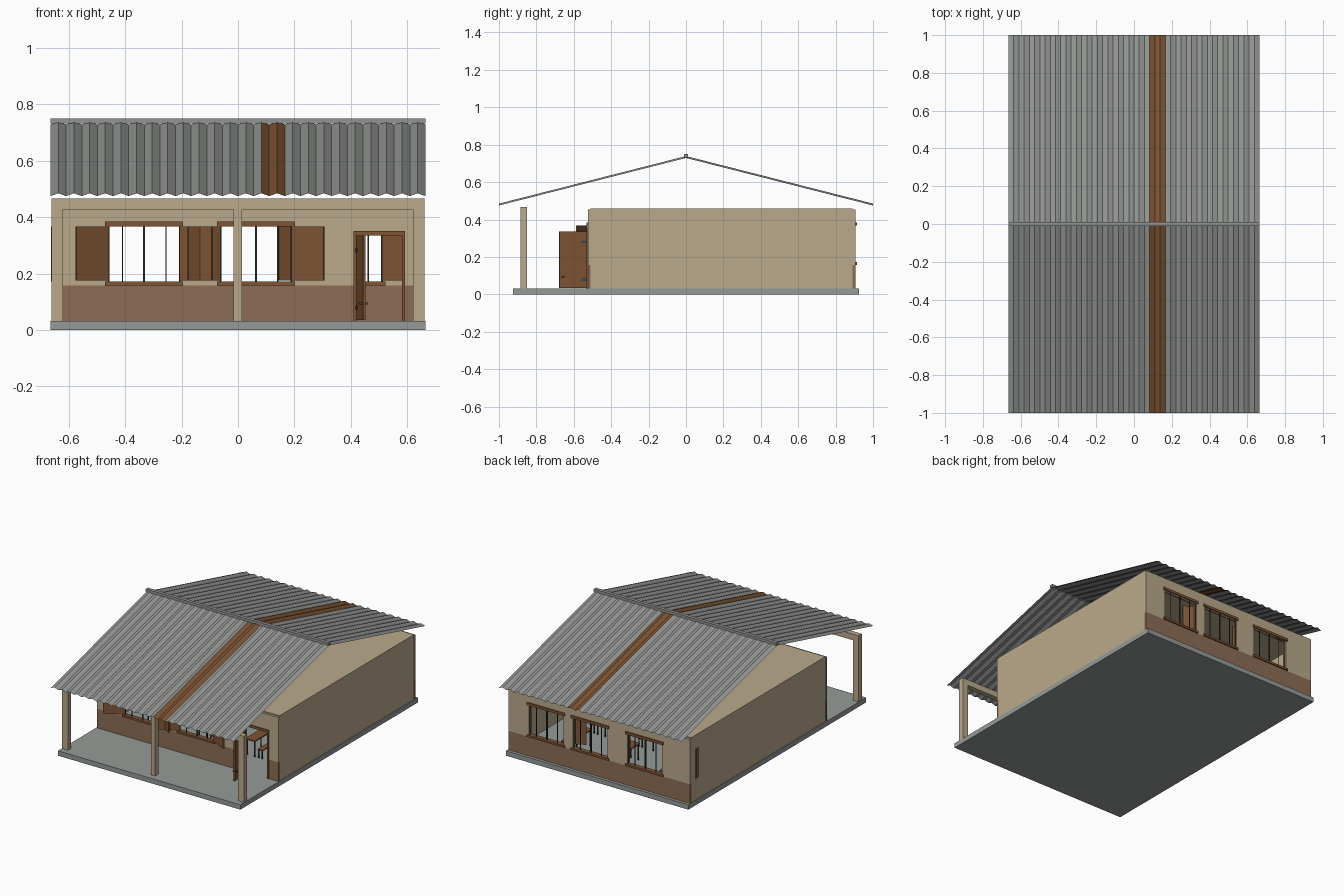
import bpy, bmesh, math
from mathutils import Matrix, Vector

cube = bpy.data.objects.get("Cube")
if cube:
    bpy.data.objects.remove(cube, do_unlink=True)


def material(name, color):
    m = bpy.data.materials.new(name)
    m.use_nodes = True
    m.diffuse_color = (*color, 1)
    m.node_tree.nodes["Principled BSDF"].inputs["Base Color"].default_value = (*color, 1)
    return m


TAN = material("tan plaster", (0.49, 0.40, 0.26))
CLAY = material("clay paint", (0.27, 0.155, 0.09))
WOOD = material("brown wood", (0.21, 0.09, 0.035))
CONCRETE = material("grey concrete", (0.30, 0.33, 0.31))
SHEET = material("grey roof sheet", (0.29, 0.30, 0.29))
RUST = material("rusty roof sheet", (0.20, 0.088, 0.032))
STEEL = material("dark steel", (0.022, 0.042, 0.048))
IRON = material("iron grey", (0.06, 0.06, 0.06))


def finish(name, bm, *mats):
    mesh = bpy.data.meshes.new(name)
    bm.to_mesh(mesh)
    bm.free()
    for m in mats:
        mesh.materials.append(m)
    obj = bpy.data.objects.new(name, mesh)
    bpy.context.collection.objects.link(obj)
    return obj


def boxes(name, mat, *spans):
    """One object from boxes given as (x0, x1, y0, y1, z0, z1)."""
    bm = bmesh.new()
    for x0, x1, y0, y1, z0, z1 in spans:
        c = Vector((x0 + x1, y0 + y1, z0 + z1)) / 2
        size = Matrix.Diagonal((x1 - x0, y1 - y0, z1 - z0, 1))
        bmesh.ops.create_cube(bm, size=1, matrix=Matrix.Translation(c) @ size)
    return finish(name, bm, mat)


def leaf(name, hinge, angle, width, z0, z1):
    """A swinging panel that starts at its hinge."""
    obj = boxes(name, WOOD, (0, width, -0.004, 0.004, z0, z1))
    obj.location = (hinge[0], hinge[1], 0)
    obj.rotation_euler.z = math.radians(angle)
    return obj


# Main levels
FLOOR, DADO, TOP = 0.032, 0.158, 0.453
SILL, HEAD = 0.172, 0.367
FRONT, BACK, T = -0.525, 0.89, 0.015
HALF = 0.127
DOOR = (0.42, 0.582, 0.336)

# Slab, ceiling and side walls
boxes("floor_slab", CONCRETE, (-0.665, 0.665, -0.925, 0.925, 0, FLOOR))
boxes("ceiling", TAN, (-0.66, 0.66, FRONT + T, BACK, TOP, TOP + 0.006))
for side, x in (("right", -0.66), ("left", 0.645)):
    boxes(side + "_wall", TAN, (x, x + T, FRONT + T, BACK, FLOOR, TOP))
boxes("wall_slot", WOOD, (-0.664, -0.659, 0.815, 0.845, SILL, HEAD))


# Front and back walls, with painted lower band and openings
def long_wall(name, y, centres, door=None):
    holes = [(c - HALF, c + HALF, DADO, HEAD) for c in centres]
    low = [(-0.662, 0.662)]
    if door:
        holes.append((door[0], door[1], DADO, door[2]))
        low = [(-0.662, door[0]), (door[1], 0.662)]
    boxes(name + "_lower", CLAY, *[(a, b, y, y + T, FLOOR, DADO) for a, b in low])
    upper, x = [], -0.662
    for a, b, z0, z1 in sorted(holes):
        upper += [(x, a, y, y + T, DADO, TOP), (a, b, y, y + T, z1, TOP)]
        x = b
    upper.append((x, 0.662, y, y + T, DADO, TOP))
    boxes(name + "_upper", TAN, *upper)


front_windows = (-0.333, 0.064)
back_windows = (-0.333, 0.064, 0.385)
long_wall("front_wall", FRONT, front_windows, DOOR)
long_wall("back_wall", BACK, back_windows)


# Windows: lintel, sill, steel bars and a pair of open shutters
def window(name, c, y, hinge_y):
    w = HALF + 0.011
    boxes(name + "_frame", WOOD,
          (c - w, c + w, y - 0.008, y + T + 0.008, HEAD, HEAD + 0.017),
          (c - w, c + w, y - 0.008, y + T + 0.008, DADO, SILL))
    mid = y + T / 2
    bars = [(-0.077, 0.002), (0, 0.0035), (0.077, 0.002),
            (-HALF + 0.002, 0.002), (HALF - 0.002, 0.002)]
    boxes(name + "_bars", STEEL,
          *[(c + d - r, c + d + r, mid - r, mid + r, SILL, HEAD) for d, r in bars])
    swing = 26
    for side in (-1, 1):
        angle = 180 + swing if side < 0 else -swing
        leaf(name + "_shutter", (c + side * HALF, hinge_y), angle, HALF, SILL + 0.004, HEAD)


for i, c in enumerate(front_windows):
    window("front_window_%d" % (i + 1), c, FRONT, FRONT - 0.004)
for i, c in enumerate(back_windows):
    window("back_window_%d" % (i + 1), c, BACK, BACK - 0.004)

# Door frame and open door
d0, d1, dh = DOOR
boxes("door_frame", WOOD,
      (d0 - 0.011, d0, FRONT - 0.006, FRONT + T + 0.006, FLOOR, dh),
      (d1, d1 + 0.011, FRONT - 0.006, FRONT + T + 0.006, FLOOR, dh),
      (d0 - 0.011, d1 + 0.011, FRONT - 0.006, FRONT + T + 0.006, dh, dh + 0.016))
door = leaf("door", (d0 + 0.004, FRONT - 0.004), -81, 0.15, FLOOR + 0.003, dh)
handle = boxes("door_handle", IRON, (0.125, 0.14, -0.016, 0.016, 0.09, 0.098))
hinges = boxes("door_hinges", IRON,
               *[(0.0, 0.03, -0.007, 0.007, z, z + 0.014) for z in (0.072, 0.275)])
for part in (handle, hinges):
    part.location, part.rotation_euler = door.location, door.rotation_euler

# Porch columns and beam
PY = (-0.885, -0.85)
boxes("porch_columns", TAN,
      (-0.662, -0.621, *PY, FLOOR, 0.43),
      (-0.016, 0.014, *PY, FLOOR, 0.43),
      (0.621, 0.662, *PY, FLOOR, 0.43))
boxes("porch_beam", TAN, (-0.662, 0.662, *PY, 0.427, 0.467))

# Corrugated roof with one rusty strip on each slope
FOLDS = 48
for name, y_end in (("front_roof", -1), ("back_roof", 1)):
    bm = bmesh.new()
    rows = []
    for k in range(FOLDS + 1):
        x = -0.665 + 1.33 * k / FOLDS
        dz = 0.005 if k % 2 else -0.005
        rows.append((bm.verts.new((x, 0, 0.734 + dz)), bm.verts.new((x, y_end, 0.48 + dz))))
    for k in range(FOLDS):
        (a, b), (c, d) = rows[k], rows[k + 1]
        f = bm.faces.new((a, b, d, c) if y_end < 0 else (a, c, d, b))
        f.material_index = 1 if 27 <= k <= 29 else 0
    finish(name, bm, SHEET, RUST)
boxes("ridge_cap", SHEET, (-0.665, 0.665, -0.011, 0.011, 0.732, 0.75))


# Classroom desks with benches
def legs(x0, x1, y0, y1, top):
    r = 0.003
    return [(x - r, x + r, y - r, y + r, FLOOR, top) for x in (x0, x1) for y in (y0, y1)]


for x in (-0.4, -0.03, 0.32):
    for y in (-0.25, 0.05, 0.35, 0.65):
        boxes("desk_top", WOOD, (x - 0.035, x + 0.035, y - 0.08, y + 0.08, 0.135, 0.143))
        boxes("bench_seat", WOOD, (x + 0.05, x + 0.085, y - 0.075, y + 0.075, 0.085, 0.092))
        boxes("desk_legs", STEEL, *legs(x - 0.028, x + 0.028, y - 0.072, y + 0.072, 0.135),
              *legs(x + 0.055, x + 0.08, y - 0.068, y + 0.068, 0.085))
